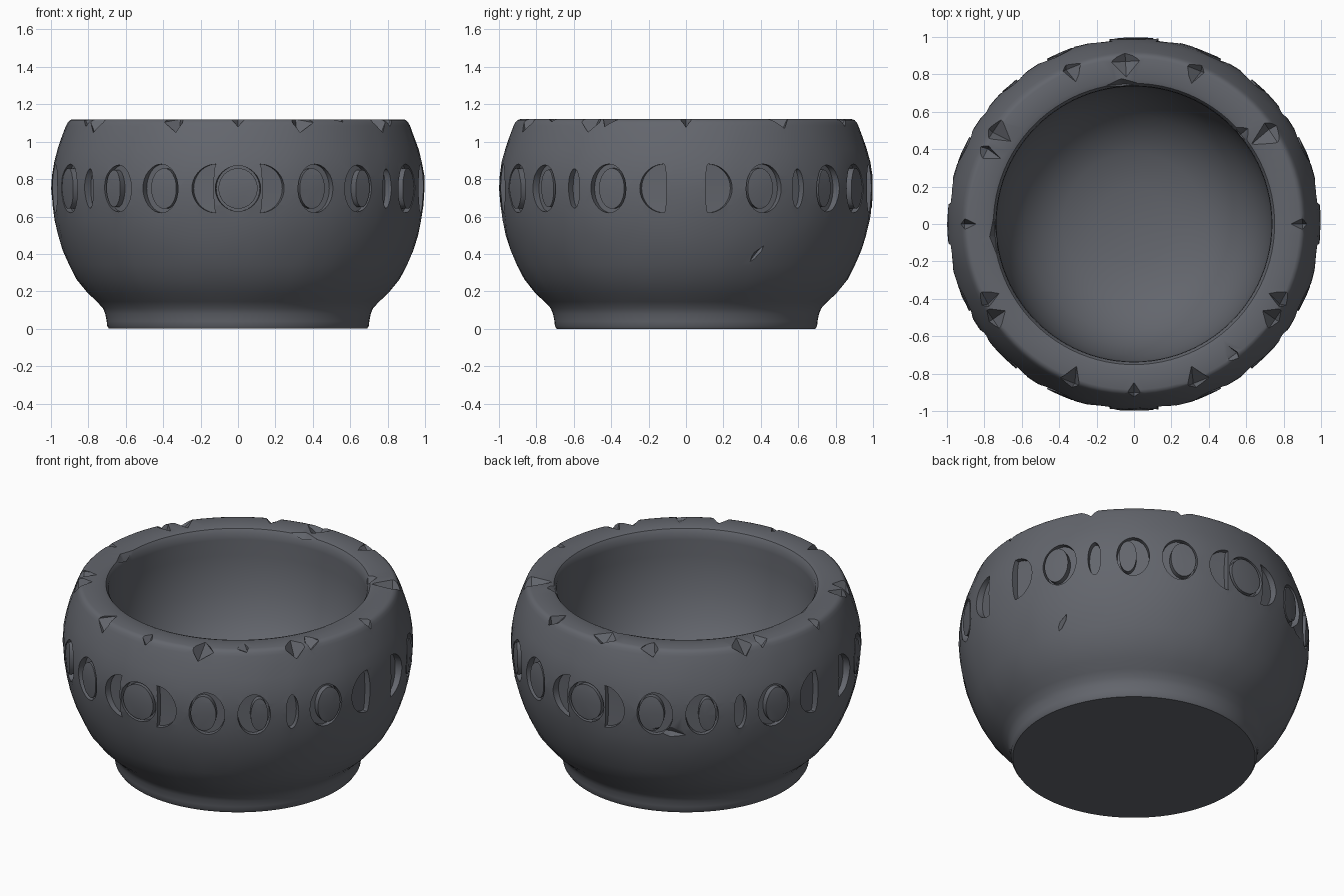
import bpy, bmesh, math, random
from mathutils import Vector, Matrix

if "Cube" in bpy.data.objects:
    bpy.data.objects.remove(bpy.data.objects["Cube"])

random.seed(4)
SEG = 96
ZC = 0.75  # height of the moon band


def new_object(name, bm):
    bmesh.ops.remove_doubles(bm, verts=bm.verts, dist=1e-4)
    bmesh.ops.recalc_face_normals(bm, faces=bm.faces)
    me = bpy.data.meshes.new(name)
    bm.to_mesh(me)
    bm.free()
    ob = bpy.data.objects.new(name, me)
    bpy.context.collection.objects.link(ob)
    return ob


# Bowl body: one closed turned profile (radius, height)
outer = [(0, 0), (0.69, 0), (0.70, 0.015), (0.702, 0.04), (0.71, 0.08), (0.722, 0.11),
         (0.755, 0.145), (0.805, 0.19), (0.865, 0.265), (0.905, 0.34), (0.938, 0.42),
         (0.964, 0.50), (0.982, 0.58), (0.994, 0.66), (1.0, 0.75), (0.997, 0.82),
         (0.986, 0.89), (0.968, 0.96), (0.943, 1.03), (0.92, 1.085), (0.911, 1.103),
         (0.9, 1.115), (0.885, 1.12)]
inner = [(0.775, 1.12), (0.752, 1.112), (0.738, 1.09), (0.735, 1.05), (0.735, 0.95),
         (0.725, 0.85), (0.70, 0.73), (0.65, 0.60), (0.58, 0.50), (0.49, 0.42),
         (0.38, 0.36), (0.2, 0.32), (0, 0.31)]
bm = bmesh.new()
rings = []
for i, (r, z) in enumerate(outer + inner):
    if r == 0:
        rings.append([bm.verts.new((0, 0, z))] * SEG)
        continue
    rough = 0.004 if 6 < i < 19 else 0
    ring = []
    for k in range(SEG):
        a = 2 * math.pi * k / SEG
        q = r - rough * random.random()
        ring.append(bm.verts.new((q * math.cos(a), q * math.sin(a), z)))
    rings.append(ring)
for lo, hi in zip(rings, rings[1:]):
    for k in range(SEG):
        j = (k + 1) % SEG
        quad = list(dict.fromkeys([lo[k], lo[j], hi[j], hi[k]]))
        bm.faces.new(quad)
bowl = new_object("bowl", bm)


# Moon band: bent prisms cut into the wall; u runs along the wall, az from front
def prism(bm, az, outline, inline, closed):
    def put(p, r):
        a = math.radians(az - 90) + p[0]
        return bm.verts.new((r * math.cos(a), r * math.sin(a), p[1]))
    n = len(outline)
    o = [[put(p, r) for p in outline] for r in (0.957, 1.08)]
    i = [[put(p, r) for p in inline] for r in (0.957, 1.08)]
    for k in range(n if closed else n - 1):
        j = (k + 1) % n
        bm.faces.new((o[0][k], o[0][j], i[0][j], i[0][k]))
        bm.faces.new((o[1][k], i[1][k], i[1][j], o[1][j]))
        bm.faces.new((o[0][k], o[1][k], o[1][j], o[0][j]))
        bm.faces.new((i[0][k], i[0][j], i[1][j], i[1][k]))


def ring_cut(bm, az, a, h, ia, ih, off):
    ts = [2 * math.pi * k / 32 for k in range(32)]
    prism(bm, az, [(a * math.cos(t), ZC + h * math.sin(t)) for t in ts],
          [(off + ia * math.cos(t), ZC + ih * math.sin(t)) for t in ts], True)


def lune_cut(bm, az, c, a, b, h):
    ts = [math.pi * (k / 18 - 0.5) for k in range(19)]
    prism(bm, az, [(c + a * math.cos(t), ZC + h * math.sin(t)) for t in ts],
          [(c + b * math.cos(t), ZC + h * math.sin(t)) for t in ts], False)


bm = bmesh.new()
for base in (0, 90, 180, 270):
    front_back = base in (0, 180)
    if front_back:
        ring_cut(bm, base, 0.122, 0.122, 0.105, 0.108, 0)      # full moon
    for s in (1, -1):
        # crescents beside it, then gibbous
        lune_cut(bm, base, 0.12 * s, 0.13 * s, (0.012 if front_back else -0.015) * s, 0.13)
        ring_cut(bm, base + 24.7 * s, 0.104, 0.13, 0.074, 0.108, 0.02 * -s)
for base in (0, 180):
    for s in (1, -1):
        ring_cut(bm, base + 40.3 * s, 0.094, 0.125, 0.05, 0.10, 0.03 * s)   # quarter
        lune_cut(bm, base + 53 * s, 0, 0.04 * s, -0.035 * s, 0.105)         # thin crescent
moons = new_object("moon_cutter", bm)

# Chips round the rim, plus a scrape and scratch: stretched octahedra
# (azimuth from +x, radius, height, radial, tangential, vertical, tilt)
chips = [(93, 0.87, 1.135, 0.11, 0.10, 0.06, 0), (112, 0.90, 1.13, 0.09, 0.06, 0.08, 20),
         (68, 0.89, 1.13, 0.09, 0.055, 0.08, -20), (146, 0.90, 1.13, 0.12, 0.07, 0.09, 10),
         (154, 0.88, 1.13, 0.10, 0.04, 0.07, -15), (34, 0.88, 1.13, 0.14, 0.07, 0.09, 10),
         (180, 0.905, 1.13, 0.07, 0.035, 0.08, 0), (0, 0.90, 1.13, 0.07, 0.035, 0.08, 0),
         (207, 0.89, 1.13, 0.09, 0.05, 0.08, 20), (333, 0.89, 1.13, 0.09, 0.05, 0.08, -20),
         (214, 0.91, 1.12, 0.08, 0.07, 0.10, 0), (326, 0.91, 1.12, 0.08, 0.07, 0.10, 0),
         (248, 0.91, 1.12, 0.09, 0.06, 0.10, 15), (292, 0.91, 1.12, 0.09, 0.07, 0.10, -15),
         (270, 0.90, 1.13, 0.06, 0.04, 0.08, 0), (307, 0.88, 1.135, 0.09, 0.04, 0.05, 30),
         (40, 0.745, 1.12, 0.05, 0.06, 0.05, 0), (185, 0.745, 1.12, 0.03, 0.12, 0.05, 0),
         (95, 0.75, 1.12, 0.03, 0.10, 0.04, 0),
         (120, 0.995, 0.64, 0.03, 0.15, 0.04, -10), (23, 0.932, 0.38, 0.025, 0.13, 0.02, 52)]
bm = bmesh.new()
for az, r, z, dr, dt, dz, tilt in chips:
    m = (Matrix.Rotation(math.radians(az), 4, 'Z') @ Matrix.Translation((r, 0, z))
         @ Matrix.Rotation(math.radians(tilt), 4, 'X'))
    x, y, w = [[bm.verts.new(m @ (Vector(d) * s)) for s in (1, -1)]
               for d in ((dr, 0, 0), (0, dt, 0), (0, 0, dz))]
    for a in x:
        for b in y:
            for c in w:
                bm.faces.new((a, b, c))
nicks = new_object("chip_cutter", bm)

# Carve the bowl, then drop the cutters
bpy.context.view_layer.objects.active = bowl
bowl.select_set(True)
for cutter in (moons, nicks):
    mod = bowl.modifiers.new(cutter.name, 'BOOLEAN')
    mod.operation = 'DIFFERENCE'
    mod.solver = 'EXACT'
    mod.use_self = True
    mod.object = cutter
    bpy.ops.object.modifier_apply(modifier=mod.name)
    bpy.data.objects.remove(cutter)

# Dark slate stone
stone = bpy.data.materials.new("dark_slate")
stone.diffuse_color = (0.125, 0.132, 0.152, 1)
stone.use_nodes = True
stone.node_tree.nodes["Principled BSDF"].inputs["Base Color"].default_value = stone.diffuse_color
bowl.data.materials.clear()
bowl.data.materials.append(stone)
for p in bowl.data.polygons:
    p.material_index = 0
bpy.ops.object.shade_smooth_by_angle(angle=math.radians(32))
